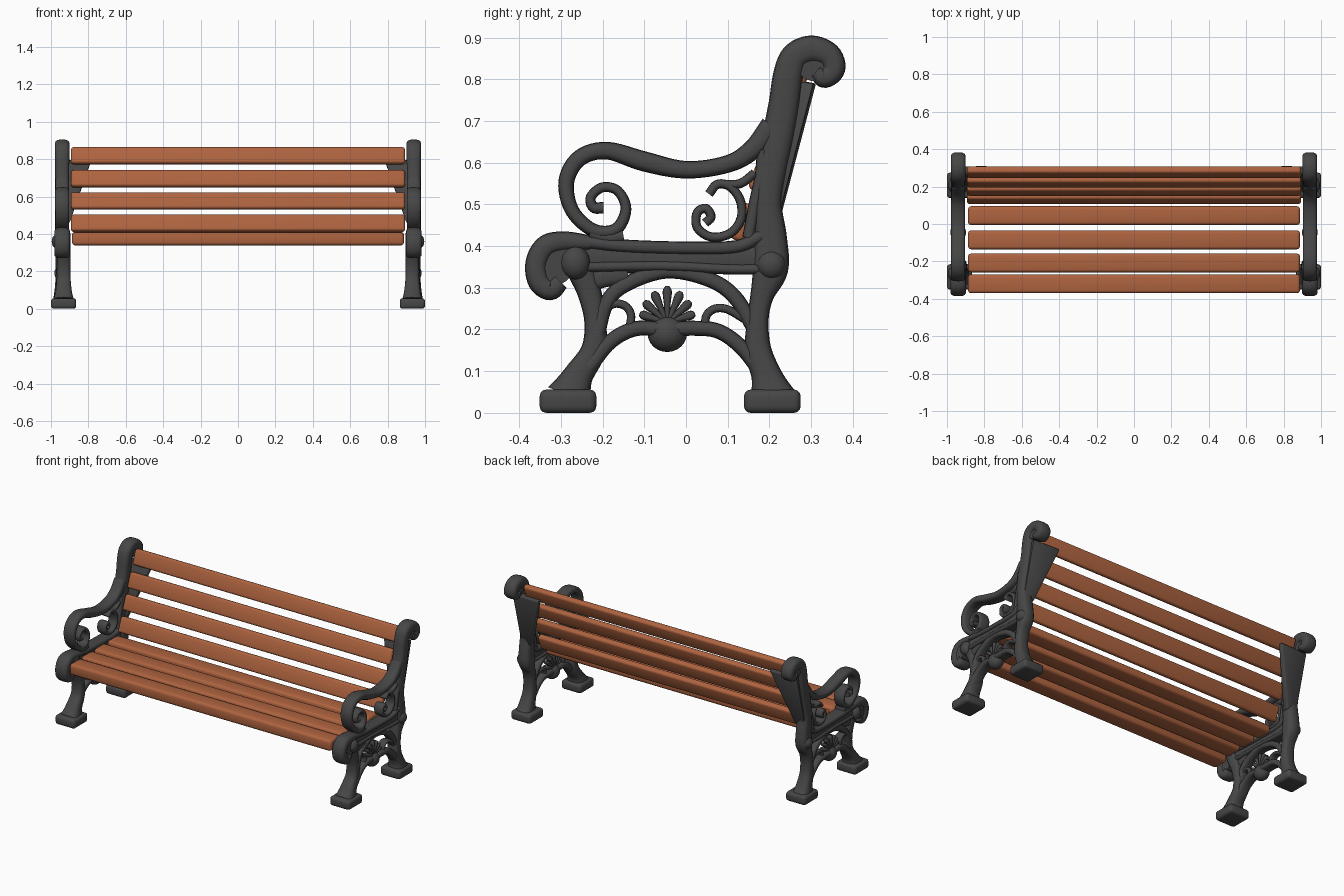
import bpy, bmesh, math
from mathutils import Vector, Matrix


def material(name, rgb):
    m = bpy.data.materials.new(name)
    m.diffuse_color = (*rgb, 1)
    return m


IRON = material("dark_iron", (0.062, 0.062, 0.062))
WOOD = material("orange_wood", (0.42, 0.125, 0.05))
CX = 0.94  # middle of the right-hand iron frame


def finish(name, bm, mat, mirror=True):
    bmesh.ops.recalc_face_normals(bm, faces=bm.faces)
    me = bpy.data.meshes.new(name)
    bm.to_mesh(me)
    bm.free()
    for p in me.polygons:
        p.use_smooth = True
    me.set_sharp_from_angle(angle=math.radians(50))
    me.materials.append(mat)
    ob = bpy.data.objects.new(name, me)
    bpy.context.collection.objects.link(ob)
    if mirror:
        ob.modifiers.new("mirror", 'MIRROR').use_mirror_merge = False
    return ob


def smooth_path(pts, n=6):
    """Catmull-Rom through tuples of any length."""
    P = [Vector(p) for p in pts]
    P = [P[0] * 2 - P[1]] + P + [P[-1] * 2 - P[-2]]
    out = []
    for i in range(1, len(P) - 2):
        a, b, c, d = P[i - 1:i + 3]
        for k in range(n):
            t = k / n
            out.append(0.5 * (2 * b + (c - a) * t + (2 * a - 5 * b + 4 * c - d) * t * t
                              + (3 * b - a - 3 * c + d) * t ** 3))
    return out + [P[-2]]


def sweep(name, pts, cx=CX, sides=14):
    """Rounded bar along (y, z, half width, half thickness in x)."""
    path = smooth_path(pts)
    bm = bmesh.new()
    rings = []
    for i, p in enumerate(path):
        q, r = path[max(i - 1, 0)], path[min(i + 1, len(path) - 1)]
        ty, tz = r[0] - q[0], r[1] - q[1]
        l = math.hypot(ty, tz) or 1
        ny, nz = -tz / l, ty / l
        ring = []
        for k in range(sides):
            a = math.tau * (k + 0.5) / sides
            c, s = [math.copysign(abs(v) ** 0.65, v) for v in (math.cos(a), math.sin(a))]
            ring.append(bm.verts.new((cx + p[3] * c, p[0] + ny * p[2] * s, p[1] + nz * p[2] * s)))
        rings.append(ring)
    for a, b in zip(rings, rings[1:]):
        for k in range(sides):
            j = (k + 1) % sides
            bm.faces.new((a[k], a[j], b[j], b[k]))
    bm.faces.new(rings[0])
    bm.faces.new(rings[-1])
    return finish(name, bm, IRON)


def bar(name, pts, w, t, **kw):
    return sweep(name, [(y, z, w, t) for y, z in pts], **kw)


def blob(name, loc, size):
    bm = bmesh.new()
    bmesh.ops.create_uvsphere(bm, u_segments=20, v_segments=12, radius=1,
                              matrix=Matrix.Translation(loc) @ Matrix.Diagonal((*size, 1)))
    return finish(name, bm, IRON)


def disc(name, y, z, r, t):
    bm = bmesh.new()
    m = Matrix.Translation((CX, y, z)) @ Matrix.Rotation(math.pi / 2, 4, 'Y')
    bmesh.ops.create_cone(bm, cap_ends=True, segments=28, radius1=r, radius2=r, depth=2 * t, matrix=m)
    return finish(name, bm, IRON)


def rounded_box(name, loc, size, bevel, mat, tilt=0, mirror=False):
    bm = bmesh.new()
    m = Matrix.Translation(loc) @ Matrix.Rotation(tilt, 4, 'X') @ Matrix.Diagonal((*size, 1))
    bmesh.ops.create_cube(bm, size=1, matrix=m)
    bmesh.ops.bevel(bm, geom=bm.edges[:], offset=bevel, segments=3, profile=0.5, affect='EDGES')
    return finish(name, bm, mat, mirror)


# seat slats
for i, (y, z, h) in enumerate([(-0.32, 0.373, 0.068), (-0.208, 0.385, 0.05),
                               (-0.085, 0.385, 0.05), (0.045, 0.385, 0.05)]):
    rounded_box(f"seat_slat_{i + 1}", (0, y, z), (1.775, 0.1, h), 0.016, WOOD)

# backrest slats, leaning back
for i, (y, z) in enumerate([(0.137, 0.457), (0.181, 0.576), (0.226, 0.695), (0.277, 0.818)]):
    rounded_box(f"back_slat_{i + 1}", (0, y, z), (1.785, 0.038, 0.093), 0.013, WOOD, -0.36)

# feet
for name, y in (("front_foot", -0.283), ("back_foot", 0.207)):
    rounded_box(name, (0.9325, y, 0.028), (0.135, 0.136, 0.056), 0.016, IRON, mirror=True)

# legs and back post
sweep("front_leg", [(-0.28, 0.04, 0.055, 0.055), (-0.258, 0.09, 0.036, 0.044), (-0.222, 0.15, 0.03, 0.038),
                    (-0.218, 0.22, 0.026, 0.036), (-0.232, 0.29, 0.029, 0.036),
                    (-0.255, 0.35, 0.034, 0.038), (-0.275, 0.4, 0.03, 0.038)], cx=0.932)
sweep("back_post", [(0.207, 0.04, 0.055, 0.05), (0.193, 0.09, 0.037, 0.042), (0.173, 0.15, 0.032, 0.037),
                    (0.172, 0.22, 0.026, 0.036), (0.182, 0.28, 0.028, 0.036), (0.202, 0.345, 0.043, 0.04),
                    (0.202, 0.42, 0.04, 0.038), (0.196, 0.5, 0.034, 0.038), (0.204, 0.58, 0.037, 0.038),
                    (0.22, 0.66, 0.038, 0.038), (0.235, 0.74, 0.037, 0.038), (0.245, 0.81, 0.036, 0.039),
                    (0.262, 0.855, 0.034, 0.04), (0.302, 0.872, 0.033, 0.04), (0.342, 0.858, 0.03, 0.04),
                    (0.354, 0.825, 0.028, 0.04), (0.332, 0.803, 0.024, 0.04), (0.312, 0.818, 0.018, 0.038)])
disc("post_scroll_fill", 0.31, 0.84, 0.045, 0.03)
bar("post_front_bead", [(0.15, 0.42), (0.165, 0.5), (0.18, 0.57), (0.185, 0.63)], 0.015, 0.034)
blob("post_knuckle", (0.965, 0.205, 0.355), (0.03, 0.035, 0.035))

# tapered plate behind the backrest slats
bm = bmesh.new()
front = [bm.verts.new(v) for v in ((0.785, 0.285, 0.795), (0.95, 0.262, 0.795),
                                   (0.95, 0.185, 0.46), (0.9, 0.185, 0.46))]
back = [bm.verts.new(v) for v in ((0.785, 0.312, 0.79), (0.965, 0.306, 0.79),
                                  (0.965, 0.22, 0.46), (0.9, 0.225, 0.46))]
bm.faces.new(front)
bm.faces.new(back)
for k in range(4):
    bm.faces.new((front[k], front[(k + 1) % 4], back[(k + 1) % 4], back[k]))
bmesh.ops.bevel(bm, geom=bm.edges[:], offset=0.005, segments=2, profile=0.5, affect='EDGES')
finish("back_plate", bm, IRON)

# seat rail with a raised lip and rolled front end
bar("seat_rail", [(-0.3, 0.375), (-0.1, 0.37), (0.08, 0.37), (0.2, 0.37)], 0.036, 0.027)
bar("seat_rail_lip", [(-0.26, 0.413), (-0.15, 0.4), (0.0, 0.395), (0.12, 0.398), (0.18, 0.425)], 0.016, 0.038)
bar("seat_rail_bead", [(-0.25, 0.35), (-0.05, 0.352), (0.1, 0.345), (0.18, 0.345)], 0.013, 0.036)
sweep("seat_scroll", [(-0.23, 0.408, 0.018, 0.038), (-0.29, 0.411, 0.024, 0.04), (-0.335, 0.4, 0.027, 0.042),
                      (-0.358, 0.36, 0.027, 0.042), (-0.352, 0.315, 0.027, 0.042),
                      (-0.325, 0.295, 0.025, 0.042), (-0.302, 0.315, 0.022, 0.04)])
disc("seat_scroll_fill", -0.318, 0.358, 0.052, 0.033)
blob("seat_scroll_boss", (0.965, -0.265, 0.36), (0.031, 0.035, 0.04))

# armrest ending in a spiral
sweep("armrest", [(0.205, 0.69, 0.026, 0.036), (0.16, 0.632, 0.024, 0.037), (0.1, 0.597, 0.021, 0.038),
                  (0.0, 0.583, 0.021, 0.038), (-0.1, 0.603, 0.024, 0.038), (-0.19, 0.629, 0.021, 0.038),
                  (-0.255, 0.611, 0.02, 0.038), (-0.287, 0.555, 0.019, 0.038), (-0.273, 0.485, 0.017, 0.037),
                  (-0.222, 0.438, 0.016, 0.036), (-0.168, 0.44, 0.015, 0.035), (-0.144, 0.488, 0.013, 0.034),
                  (-0.163, 0.532, 0.012, 0.033), (-0.2, 0.541, 0.012, 0.032), (-0.228, 0.518, 0.012, 0.032),
                  (-0.222, 0.493, 0.013, 0.032), (-0.198, 0.492, 0.014, 0.032)])
bar("armrest_foot", [(-0.23, 0.432), (-0.19, 0.42), (-0.15, 0.425)], 0.016, 0.034)

# small spiral by the back post
bar("rear_spiral", [(0.055, 0.525), (0.075, 0.548), (0.105, 0.543), (0.13, 0.51), (0.132, 0.465),
                    (0.105, 0.43), (0.06, 0.422), (0.027, 0.445), (0.027, 0.48), (0.048, 0.49),
                    (0.06, 0.47), (0.046, 0.455)], 0.011, 0.03)
bar("rear_spiral_link", [(0.09, 0.548), (0.13, 0.55), (0.165, 0.575)], 0.011, 0.03)

# arches between the legs
bar("upper_arch", [(-0.212, 0.19), (-0.192, 0.26), (-0.15, 0.305), (-0.05, 0.34), (0.05, 0.322),
                   (0.115, 0.28), (0.165, 0.2)], 0.018, 0.03)
bar("lower_arch", [(-0.232, 0.11), (-0.18, 0.172), (-0.12, 0.202), (-0.05, 0.2), (0.02, 0.203),
                   (0.08, 0.195), (0.135, 0.155), (0.185, 0.09)], 0.018, 0.033)
bar("left_web", [(-0.24, 0.31), (-0.2, 0.325), (-0.14, 0.335)], 0.025, 0.024)

# shell ornament with fan leaves and side curls
blob("shell_boss", (CX, -0.045, 0.19), (0.042, 0.047, 0.044))
for i in range(7):
    a = math.radians(18 + 24 * i)
    r = 0.088 - 0.006 * abs(i - 3)
    c, s = math.cos(a), math.sin(a)
    sweep(f"fan_leaf_{i + 1}", [(-0.045 + c * d * r, 0.216 + s * d * r, w, 0.02)
                                for d, w in ((0.1, 0.006), (0.5, 0.008), (0.85, 0.011), (1, 0.005))])
bar("left_curl", [(-0.195, 0.25), (-0.17, 0.262), (-0.145, 0.256), (-0.132, 0.235), (-0.135, 0.205)], 0.01, 0.024)
bar("right_curl", [(0.14, 0.225), (0.1, 0.248), (0.07, 0.25), (0.05, 0.235), (0.045, 0.21)], 0.01, 0.024)
